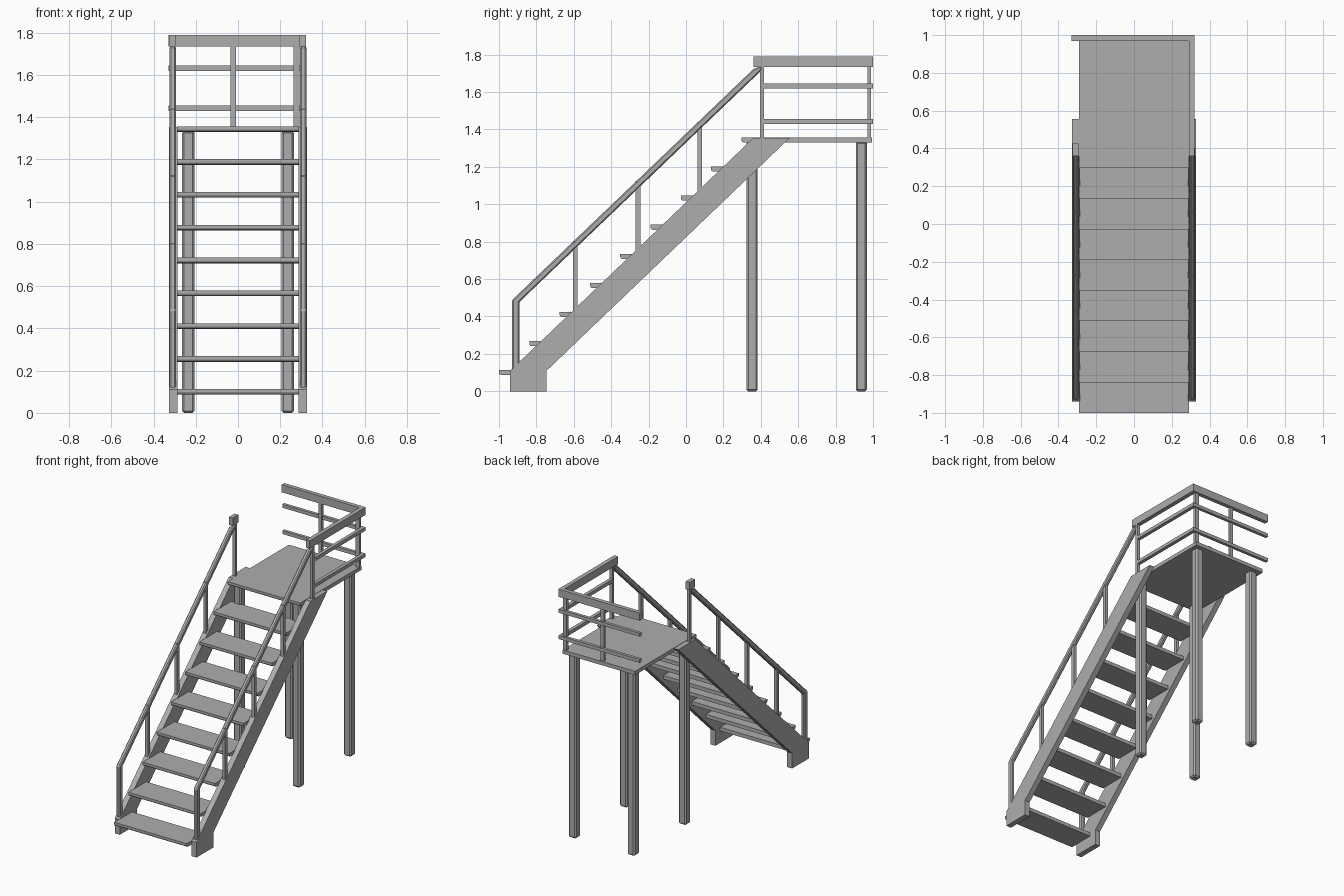
import bpy, bmesh

old = bpy.data.objects.get("Cube")
if old:
    bpy.data.objects.remove(old, do_unlink=True)

grey = bpy.data.materials.new("plain grey")
grey.use_nodes = True
colour = (0.42, 0.42, 0.42, 1)
grey.diffuse_color = colour
grey.node_tree.nodes["Principled BSDF"].inputs["Base Color"].default_value = colour


def prism(name, profile, x0, x1, bevel=0):
    """Extrude a (y, z) side profile from x0 to x1."""
    bm = bmesh.new()
    face = bm.faces.new([bm.verts.new((x0, y, z)) for y, z in profile])
    ext = bmesh.ops.extrude_face_region(bm, geom=[face])
    for v in ext["geom"]:
        if isinstance(v, bmesh.types.BMVert):
            v.co.x = x1
    bmesh.ops.recalc_face_normals(bm, faces=bm.faces)
    mesh = bpy.data.meshes.new(name)
    bm.to_mesh(mesh)
    bm.free()
    mesh.materials.append(grey)
    obj = bpy.data.objects.new(name, mesh)
    bpy.context.collection.objects.link(obj)
    if bevel:
        mod = obj.modifiers.new("chamfer", "BEVEL")
        mod.width = bevel
        mod.segments = 1
    return obj


def box(name, x0, x1, y0, y1, z0, z1, bevel=0):
    return prism(name, [(y0, z0), (y1, z0), (y1, z1), (y0, z1)], x0, x1, bevel)


def board(name, y0, y1, top):
    """Walking surface with a rounded lower nose."""
    low = top - 0.027
    prism(name, [(y0, top), (y0, low + 0.012), (y0 + 0.004, low + 0.004),
                 (y0 + 0.012, low), (y1, low), (y1, top)], -0.29, 0.29)


# Treads and landing
STEPS, RUN, RISE = 8, 0.162, 0.1555
for i in range(STEPS):
    y = -1 + i * RUN
    board(f"tread_{i + 1}", y, y + 0.2, 0.113 + i * RISE)
board("landing", -1 + STEPS * RUN, 0.995, 1.357)

# Stringers, stair handrails and balusters on both sides
SLOPE = 0.957
for side, s in (("left", 1), ("right", -1)):
    prism(f"{side}_stringer",
          [(-0.94, 0), (-0.745, 0), (-0.745, 0.11), (0.555, 1.355),
           (0.36, 1.355), (-0.94, 0.11)], s * 0.287, s * 0.327)
    prism(f"{side}_stair_rail",
          [(-0.93, 0.1), (-0.89, 0.1), (-0.89, 0.478), (0.405, 1.717),
           (0.405, 1.74), (0.36, 1.723), (-0.93, 0.488)],
          s * 0.294, s * 0.324, 0.007)
    for n, y in enumerate((-0.592, -0.257, 0.073)):
        foot = 0.11 + (y + 0.94) * SLOPE
        box(f"{side}_baluster_{n + 1}", s * 0.298, s * 0.32,
            y - 0.0125, y + 0.0125, foot - 0.02, foot + 0.36)
    box(f"{side}_landing_post", s * 0.298, s * 0.32, 0.396, 0.416, 1.34, 1.74)
    # Legs under the landing
    for end, y in (("front", 0.353), ("back", 0.938)):
        box(f"{side}_{end}_leg", s * 0.205, s * 0.265, y - 0.03, y + 0.03,
            0, 1.335, 0.01)

# Landing rails: open on the right side
box("right_rail_cap", -0.325, -0.294, 0.36, 0.425, 1.735, 1.79)
box("left_top_rail", 0.29, 0.321, 0.36, 1.0, 1.735, 1.79)
box("back_top_rail", -0.33, 0.29, 0.97, 1.0, 1.735, 1.79)
for name, z in (("lower", 1.43), ("upper", 1.62)):
    box(f"left_{name}_rail", 0.295, 0.32, 0.4, 1.0, z, z + 0.025)
    box(f"back_{name}_rail", -0.33, 0.295, 0.978, 1.0, z, z + 0.025)
box("back_middle_post", -0.035, -0.01, 0.97, 0.988, 1.35, 1.74)
box("back_corner_post", 0.262, 0.292, 0.97, 0.988, 1.35, 1.74)
